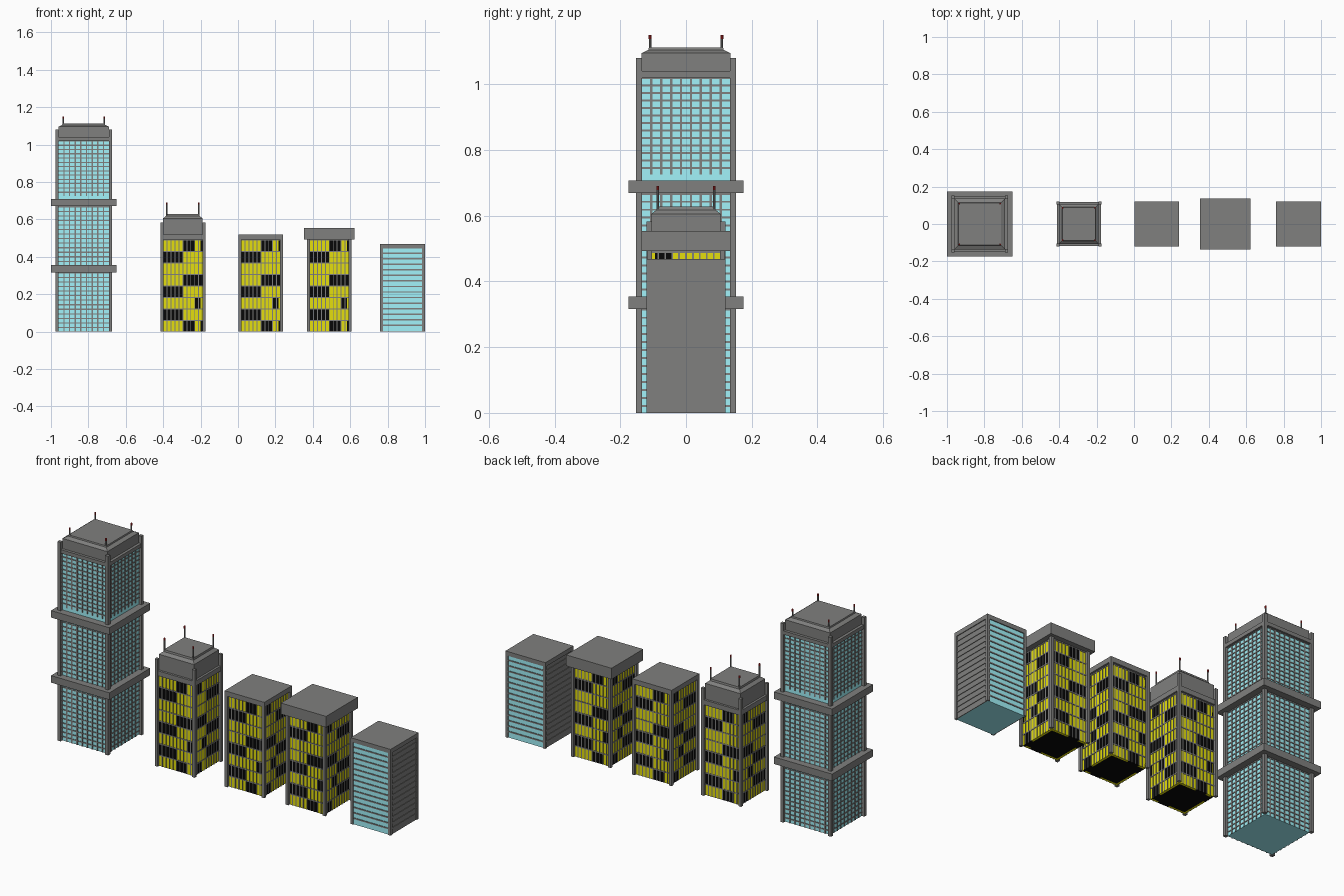
import bpy, bmesh
from math import radians
from mathutils import Matrix, Vector

if "Cube" in bpy.data.objects:
    bpy.data.objects.remove(bpy.data.objects["Cube"])


def material(name, rgb):
    m = bpy.data.materials.new(name)
    m.diffuse_color = (*rgb, 1)
    m.use_nodes = True
    m.node_tree.nodes["Principled BSDF"].inputs["Base Color"].default_value = m.diffuse_color
    return m


GLASS = material("blue_glass", (0.36, 0.90, 0.96))
LIT = material("lit_window", (0.78, 0.74, 0.004))
DARK = material("dark_window", (0.002, 0.002, 0.002))
RED = material("red_lamp", (0.5, 0.02, 0.02))
CONCRETE = material("dark_concrete", (0.215, 0.215, 0.21))


def finish(name, bm, cx, mat):
    me = bpy.data.meshes.new(name)
    bm.to_mesh(me)
    bm.free()
    ob = bpy.data.objects.new(name, me)
    ob.location.x = cx
    bpy.context.collection.objects.link(ob)
    me.materials.append(mat)
    return ob


def boxes(name, cx, items, mat=CONCRETE, sides=(0,)):
    """items: (x0, x1, y0, y1, z0, z1); repeated on each quarter-turn in sides."""
    bm = bmesh.new()
    for k in sides:
        rot = Matrix.Rotation(radians(90 * k), 4, 'Z')
        for x0, x1, y0, y1, z0, z1 in items:
            mid = Vector((x0 + x1, y0 + y1, z0 + z1)) / 2
            m = rot @ Matrix.Translation(mid) @ Matrix.Diagonal((x1 - x0, y1 - y0, z1 - z0, 1))
            bmesh.ops.create_cube(bm, size=1, matrix=m)
    return finish(name, bm, cx, mat)


def slab(name, cx, h, z0, z1, mat=CONCRETE):
    return boxes(name, cx, [(-h, h, -h, h, z0, z1)], mat)


def square_loft(name, cx, profile):
    """Stack of square rings given as (half width, z)."""
    bm = bmesh.new()
    rings = [[bm.verts.new((sx * h, sy * h, z)) for sx, sy in ((-1, -1), (1, -1), (1, 1), (-1, 1))]
             for h, z in profile]
    bm.faces.new(rings[0][::-1])
    bm.faces.new(rings[-1])
    for a, b in zip(rings, rings[1:]):
        for i in range(4):
            j = (i + 1) % 4
            bm.faces.new((a[i], a[j], b[j], b[i]))
    return finish(name, bm, cx, CONCRETE)


def columns(name, cx, h, w, top):
    boxes(name, cx, [(-h, -h + w, -h, -h + w, 0, top)], sides=range(4))


def grid_bars(half, face, depth, z0, z1, cols, rows, tv, th):
    """Upright bars between columns of windows and a rail at the top of each row."""
    y0, y1 = -face - depth, -face + 0.002
    bars = []
    for i in range(1, cols):
        u = -half + 2 * half * i / cols
        bars.append((u - tv / 2, u + tv / 2, y0, y1, z0, z1))
    for j in range(1, rows + 1):
        z = z0 + (z1 - z0) * j / rows
        bars.append((-half, half, y0, y1, z - th, z))
    return bars


def antennas(name, cx, d, z0, z1):
    for part, r, a, b, mat in (("mast", 0.004, z0, z1 - 0.012, CONCRETE),
                               ("lamp", 0.0045, z1 - 0.012, z1, RED)):
        bm = bmesh.new()
        for sx in (-d, d):
            for sy in (-d, d):
                bmesh.ops.create_cone(bm, cap_ends=True, segments=10, radius1=r, radius2=r, depth=b - a,
                                      matrix=Matrix.Translation((sx, sy, (a + b) / 2)))
        finish(name + "_" + part, bm, cx, mat)


# Tall glass tower
TX = -0.825
slab("tower_glass", TX, 0.136, 0, 1.03, GLASS)
columns("tower_columns", TX, 0.152, 0.018, 1.08)
bars = []
for z0, z1 in ((0, 0.317), (0.354, 0.67), (0.725, 1.022)):
    bars += grid_bars(0.136, 0.136, 0.003, z0, z1, 9, 13, 0.007, 0.006)
boxes("tower_window_bars", TX, bars, sides=range(4))
for i, z in enumerate((0.317, 0.67)):
    slab("tower_band_%d" % i, TX, 0.175, z, z + 0.038)
square_loft("tower_roof", TX, [(0.150, 1.02), (0.150, 1.04), (0.135, 1.04), (0.135, 1.095),
                               (0.115, 1.105), (0.113, 1.112)])
antennas("tower_antenna", TX, 0.109, 1.09, 1.15)

# Blocks with lit windows: unlit spans per row from the top (first, last column)
UNLIT = [(5, 7), (0, 4), None, (5, 9), (0, 4), (8, 9), (0, 4), (5, 7)]
WIN_TOP, HALF = 0.493, 0.106


def window_panels(shift):
    """Lit and unlit window boxes for one wall."""
    lit, unlit, row_h, w = [], [], WIN_TOP / 8, 2 * HALF / 10
    for r, span in enumerate(UNLIT):
        off = {(c + shift) % 10 for c in range(span[0], span[1] + 1)} if span else set()
        z1 = WIN_TOP - r * row_h
        for c in range(10):
            u = -HALF + c * w
            (unlit if c in off else lit).append((u, u + w, -HALF, -HALF + 0.012, z1 - row_h, z1))
    return lit, unlit


def lit_block(name, cx):
    slab(name + "_dark_core", cx, HALF - 0.012, 0, WIN_TOP, DARK)
    for k in range(4):
        lit, unlit = window_panels(5 * k)
        boxes("%s_lit_windows_%d" % (name, k), cx, lit, LIT, (k,))
        boxes("%s_unlit_windows_%d" % (name, k), cx, unlit, DARK, (k,))
    boxes(name + "_window_bars", cx, grid_bars(HALF, HALF, 0.002, 0, WIN_TOP, 10, 8, 0.005, 0.006),
          sides=range(4))


lit_block("antenna_block", -0.295)
columns("antenna_block_columns", -0.295, 0.12, 0.016, 0.583)
square_loft("antenna_block_roof", -0.295, [(0.118, 0.493), (0.118, 0.52), (0.106, 0.52), (0.106, 0.605),
                                           (0.09, 0.618), (0.088, 0.628)])
antennas("antenna_block_antenna", -0.295, 0.086, 0.6, 0.69)

lit_block("flat_block", 0.122)
columns("flat_block_columns", 0.122, 0.119, 0.016, WIN_TOP)
slab("flat_block_roof", 0.122, 0.119, WIN_TOP, 0.52)

lit_block("wide_roof_block", 0.488)
columns("wide_roof_block_columns", 0.488, 0.119, 0.016, WIN_TOP)
slab("wide_roof_block_roof", 0.488, 0.136, WIN_TOP, 0.553)

# Low glass block: striped front and back, slatted concrete side walls
EX = 0.88
SLATS = [(0.0297 * i, 0.0297 * i + 0.007) for i in range(1, 15)]
boxes("low_block_glass", EX, [(-0.112, 0.112, -0.115, 0.115, 0, 0.45)], GLASS)
boxes("low_block_slats", EX, [(-0.112, 0.112, -0.118, -0.112, a, b) for a, b in SLATS], sides=(0, 2))
boxes("low_block_side_slats", EX, [(-0.112, 0.112, -0.119, -0.112, a, b) for a, b in SLATS], sides=(1, 3))
boxes("low_block_side_walls", EX, [(-0.12, -0.105, -0.12, -0.105, 0, 0.445), (0.105, 0.12, -0.12, -0.105, 0, 0.445),
                                   (0.11, 0.116, -0.105, 0.105, 0, 0.445)], sides=(0, 2))
slab("low_block_roof", EX, 0.12, 0.445, 0.468)
